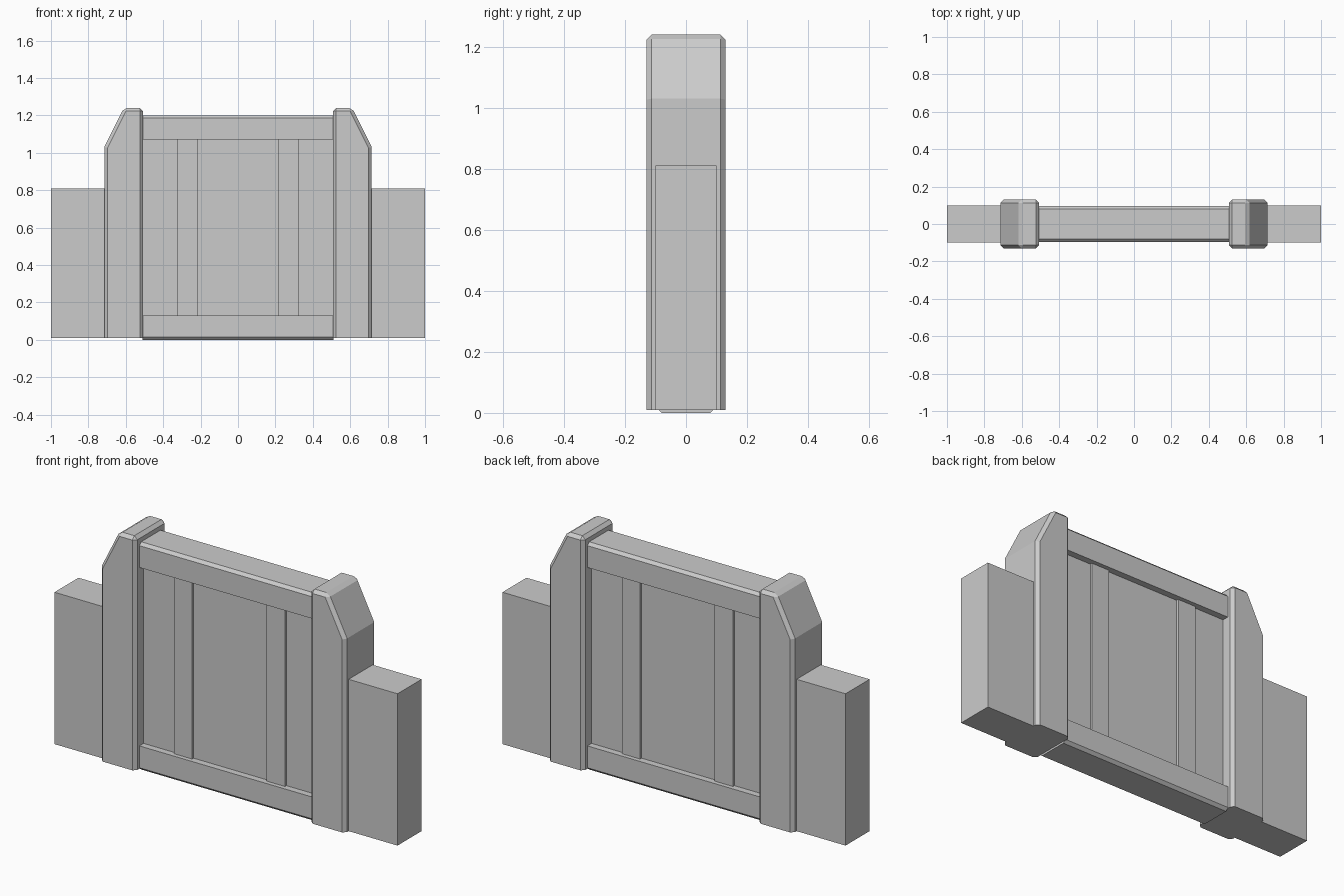
import bpy, bmesh
from mathutils import Vector

if "Cube" in bpy.data.objects:
    bpy.data.objects.remove(bpy.data.objects["Cube"])


def make_object(name, bm):
    bmesh.ops.recalc_face_normals(bm, faces=bm.faces[:])
    mesh = bpy.data.meshes.new(name)
    bm.to_mesh(mesh)
    bm.free()
    obj = bpy.data.objects.new(name, mesh)
    bpy.context.collection.objects.link(obj)
    return obj


def extrude(points, direction):
    """Solid from a planar outline swept along a vector."""
    bm = bmesh.new()
    face = bm.faces.new([bm.verts.new(p) for p in points])
    new = bmesh.ops.extrude_face_region(bm, geom=[face], use_keep_orig=True)["geom"]
    moved = [v for v in new if isinstance(v, bmesh.types.BMVert)]
    bmesh.ops.translate(bm, verts=moved, vec=Vector(direction))
    bmesh.ops.recalc_face_normals(bm, faces=bm.faces[:])
    return bm


def box(name, x0, x1, half_y, z0, z1):
    outline = [(x0, -half_y, z0), (x1, -half_y, z0), (x1, -half_y, z1), (x0, -half_y, z1)]
    return make_object(name, extrude(outline, (0, 2 * half_y, 0)))


def rail(name, flat_z, bevel_z):
    # Rail with chamfers along the two long edges at bevel_z
    c, d = 0.015, 0.095
    s = c if bevel_z < flat_z else -c
    outline = [(-d, flat_z), (-d, bevel_z + s), (c - d, bevel_z),
               (d - c, bevel_z), (d, bevel_z + s), (d, flat_z)]
    return make_object(name, extrude([(-0.51, y, z) for y, z in outline], (1.02, 0, 0)))


def post(name, side):
    # Tapered post, sharp edges chamfered except around the foot
    base = 0.01
    outline = [(0.508, base), (0.715, base), (0.715, 1.03), (0.61, 1.24), (0.508, 1.24)]
    bm = extrude([(side * x, -0.13, z) for x, z in outline], (0, 0.26, 0))
    edges = [e for e in bm.edges
             if max(v.co.z for v in e.verts) > base + 0.01 and e.calc_face_angle() > 0.52]
    bmesh.ops.bevel(bm, geom=edges, offset=0.017, offset_type='OFFSET', segments=1,
                    profile=0.5, affect='EDGES')
    return make_object(name, bm)


# Mirrored posts, side walls and raised door strips
for side, label in ((-1, "left"), (1, "right")):
    post(label + "_post", side)
    box(label + "_wall", *sorted((side * 0.713, side * 1.0)), 0.1, 0.01, 0.81)
    box(label + "_strip", *sorted((side * 0.217, side * 0.324)), 0.072, 0.13, 1.07)

# Recessed panel between top and bottom rails
box("panel", -0.51, 0.51, 0.06, 0.13, 1.07)
rail("top_rail", 1.07, 1.20)
rail("bottom_rail", 0.13, 0.0)
